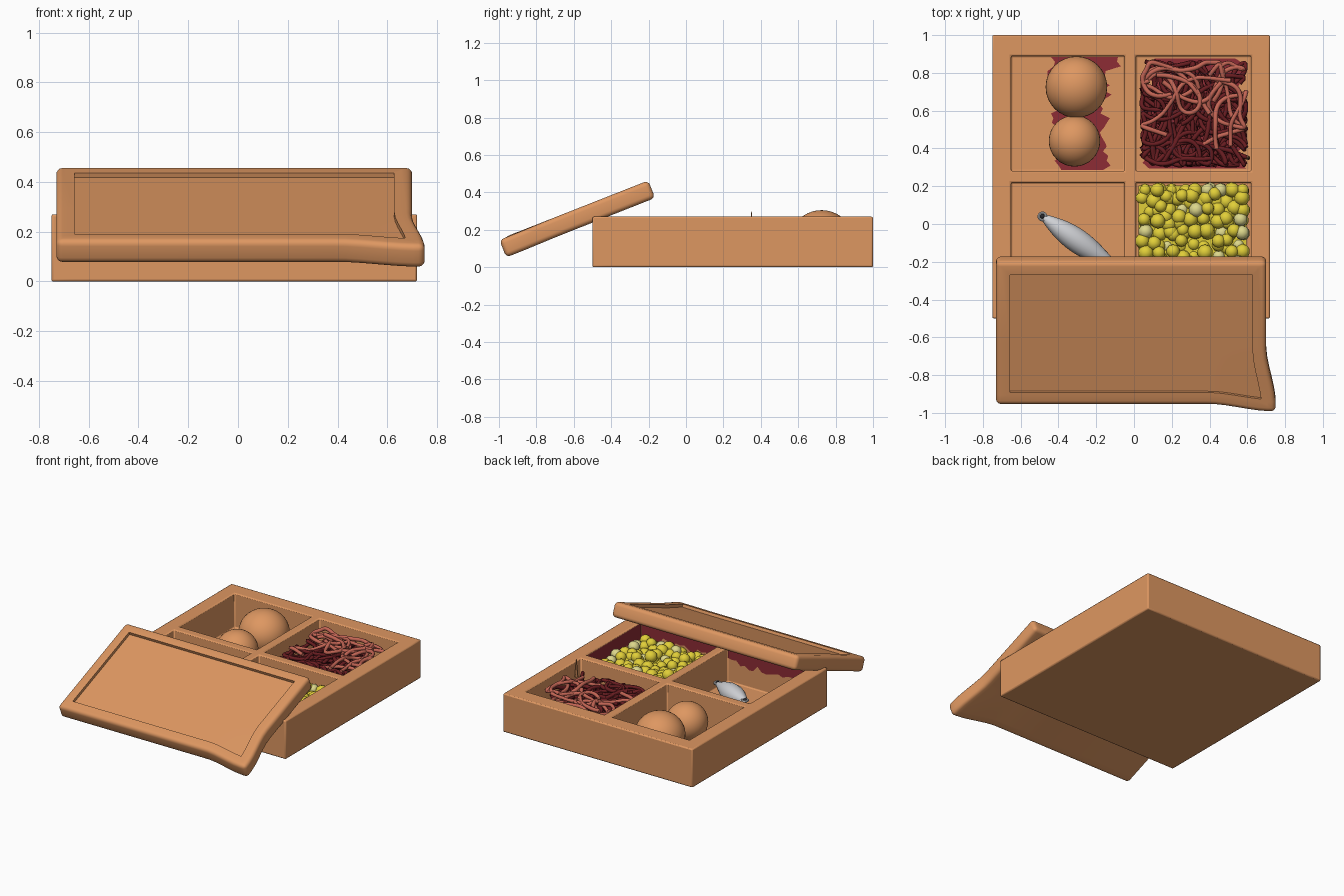
import bpy, bmesh, math, random
from mathutils import Vector, Matrix

random.seed(7)
cube = bpy.data.objects.get("Cube")
if cube:
    bpy.data.objects.remove(cube, do_unlink=True)


def material(name, rgb):
    m = bpy.data.materials.new(name)
    m.use_nodes = True
    m.diffuse_color = (*rgb, 1)
    m.node_tree.nodes["Principled BSDF"].inputs["Base Color"].default_value = (*rgb, 1)
    return m


wood = material("warm wood", (0.73, 0.31, 0.12))
stain = material("dark red stain", (0.27, 0.025, 0.035))
dark_worm = material("dark red worm", (0.14, 0.012, 0.015))
pale_worm = material("salmon worm", (0.55, 0.13, 0.09))
yellow = material("yellow", (0.75, 0.62, 0.04))
pale_yellow = material("pale yellow", (0.72, 0.68, 0.26))
silver = material("silver grey", (0.66, 0.67, 0.70))
black = material("near black", (0.02, 0.02, 0.025))


def finish(name, bm, *mats, angle=40, smooth=True):
    me = bpy.data.meshes.new(name)
    bm.to_mesh(me)
    bm.free()
    for m in mats:
        me.materials.append(m)
    ob = bpy.data.objects.new(name, me)
    bpy.context.collection.objects.link(ob)
    if smooth:
        bpy.ops.object.select_all(action="DESELECT")
        ob.select_set(True)
        bpy.context.view_layer.objects.active = ob
        bpy.ops.object.shade_smooth_by_angle(angle=math.radians(angle))
    return ob


# Tray: a grid of cells with four cells pushed down to the floor
TOP, FLOOR = 0.27, 0.03
xs = (-0.75, -0.65, -0.05, 0.01, 0.62, 0.72)
ys = (-0.5, -0.39, 0.22, 0.28, 0.89, 1.0)
bm = bmesh.new()
grid = [[bm.verts.new((x, y, TOP)) for x in xs] for y in ys]
cells = []
for j in range(5):
    for i in range(5):
        f = bm.faces.new((grid[j][i], grid[j][i + 1], grid[j + 1][i + 1], grid[j + 1][i]))
        if i % 2 and j % 2:
            cells.append(f)
rim = [e for e in bm.edges if e.is_boundary]
skirt = bmesh.ops.extrude_edge_only(bm, edges=rim)["geom"]
for v in skirt:
    if isinstance(v, bmesh.types.BMVert):
        v.co.z = 0
bmesh.ops.holes_fill(bm, edges=[e for e in bm.edges if e.is_boundary], sides=0)
for f in cells:
    for g in bmesh.ops.extrude_face_region(bm, geom=[f])["geom"]:
        if isinstance(g, bmesh.types.BMVert):
            g.co.z = FLOOR
    bm.faces.remove(f)
bmesh.ops.recalc_face_normals(bm, faces=bm.faces)
tray = finish("tray", bm, wood)
bev = tray.modifiers.new("soft edges", "BEVEL")
bev.width, bev.segments = 0.008, 2

# Lid: rounded slab, sunken panel, one stretched corner
bm = bmesh.new()
bmesh.ops.create_cube(bm, size=1, matrix=Matrix.Diagonal((1.43, 0.815, 0.1, 1)))
bmesh.ops.bevel(bm, geom=bm.edges[:], offset=0.025, segments=4, profile=0.5, affect="EDGES")
panel = max(bm.faces, key=lambda f: f.calc_center_median().z * 10 + f.calc_area())
bmesh.ops.inset_region(bm, faces=[panel], thickness=0.067)
for g in bmesh.ops.extrude_face_region(bm, geom=[panel])["geom"]:
    if isinstance(g, bmesh.types.BMVert):
        g.co.z -= 0.02
bm.faces.remove(panel)
for k in range(7):
    for axis, at in ((0, 0.4 + k * 0.045), (1, -0.05 - k * 0.05)):
        co, no = Vector(), Vector()
        co[axis], no[axis] = at, 1
        bmesh.ops.bisect_plane(bm, geom=bm.verts[:] + bm.edges[:] + bm.faces[:],
                               plane_co=co, plane_no=no)


def ease(t):
    t = min(max(t, 0), 1)
    return t * t * (3 - 2 * t)


for v in bm.verts:
    w = ease((v.co.x - 0.42) / 0.26) * ease((-v.co.y - 0.1) / 0.27)
    v.co += Vector((0.05, -0.042, -0.004)) * w
bmesh.ops.recalc_face_normals(bm, faces=bm.faces)
lid = finish("lid", bm, wood)
lid.location = (-0.015, -0.5625, 0.2675)
lid.rotation_euler.x = math.radians(21.5)

# Two round buns
for name, loc, r, rz in (("large_bun", (-0.305, 0.725, 0.155), 0.163, 0.15),
                         ("small_bun", (-0.315, 0.44, 0.137), 0.136, 0.13)):
    bm = bmesh.new()
    bmesh.ops.create_uvsphere(bm, u_segments=32, v_segments=20, radius=1)
    bmesh.ops.transform(bm, matrix=Matrix.Translation(loc) @ Matrix.Diagonal((r, r, rz, 1)),
                        verts=bm.verts)
    finish(name, bm, wood)


# Sauce stains: ragged strips lying just off a surface
def ragged(name, origin, along, across, steps, lo, hi, rough):
    bm = bmesh.new()
    o, a, c = Vector(origin), Vector(along), Vector(across)
    rows = []
    for i in range(steps + 1):
        t = i / steps
        rows.append([bm.verts.new(o + a * t + c * (s(t) + random.uniform(-rough, rough) * k))
                     for s, k in ((lo, 1 if rough > 0.03 else 0), (hi, 1))])
    for p, q in zip(rows, rows[1:]):
        bm.faces.new((p[0], p[1], q[1], q[0]))
    bmesh.ops.recalc_face_normals(bm, faces=bm.faces)
    return finish(name, bm, stain, smooth=False)


ragged("bun_stain", (-0.3, 0.885, FLOOR + 0.004), (0, -0.6, 0), (1, 0, 0), 24,
       lambda t: -0.13 + 0.03 * t, lambda t: 0.24 if t < 0.1 else 0.15, 0.035)
ragged("worm_stain", (0.315, 0.875, FLOOR + 0.004), (0, -0.58, 0), (1, 0, 0), 20,
       lambda t: -0.24, lambda t: 0.25, 0.035)
for name, x0, x1 in (("front_wall_stain_a", -0.645, -0.055), ("front_wall_stain_b", 0.015, 0.615)):
    ragged(name, (x0, -0.385, 0.262), (x1 - x0, 0, 0), (0, 0, -1), 18,
           lambda t: 0, lambda t: 0.09, 0.028)
ragged("side_wall_stain", (0.616, -0.38, 0.262), (0, 0.58, 0), (0, 0, -1), 18,
       lambda t: 0, lambda t: 0.12, 0.028)

# Yellow grains heaped over a solid base
bm = bmesh.new()
bmesh.ops.create_cube(bm, size=1, matrix=Matrix.Translation((0.31, -0.085, 0.09))
                      @ Matrix.Diagonal((0.57, 0.58, 0.12, 1)))
for layer, height in enumerate((0.14, 0.17)):
    for j in range(10):
        for i in range(9):
            x = 0.05 + i * 0.064 + (j % 2) * 0.02 + random.uniform(-0.014, 0.014)
            y = -0.35 + j * 0.0595 + layer * 0.02 + random.uniform(-0.014, 0.014)
            if layer and random.random() < 0.3:
                continue
            r = random.uniform(0.033, 0.042)
            spot = Vector((min(x, 0.575), min(y, 0.18), height + random.uniform(-0.015, 0.015)))
            made = bmesh.ops.create_icosphere(bm, subdivisions=2, radius=r,
                                              matrix=Matrix.Translation(spot))
            if random.random() < 0.1:
                for f in {f for v in made["verts"] for f in v.link_faces}:
                    f.material_index = 1
finish("yellow_grains", bm, yellow, pale_yellow)


# Worms: wandering tubes kept inside their compartment
def worms(name, mat, count, low, high, length):
    cu = bpy.data.curves.new(name, "CURVE")
    cu.dimensions = "3D"
    cu.bevel_depth, cu.bevel_resolution, cu.resolution_u = 0.0125, 1, 3
    cu.use_fill_caps = True
    for _ in range(count):
        x, y = random.uniform(0.06, 0.57), random.uniform(0.33, 0.84)
        z, head = random.uniform(low, high), random.uniform(0, math.tau)
        turn = random.uniform(-0.6, 0.6)
        sp = cu.splines.new("NURBS")
        sp.points.add(length - 1)
        sp.use_endpoint_u, sp.order_u = True, 4
        for p in sp.points:
            p.co = (x, y, z, 1)
            p.radius = random.uniform(0.9, 1.1)
            turn = 0.7 * turn + random.uniform(-0.45, 0.45)
            head += turn
            x += 0.045 * math.cos(head)
            y += 0.045 * math.sin(head)
            if not (0.04 < x < 0.595 and 0.31 < y < 0.86):
                x, y = min(max(x, 0.04), 0.595), min(max(y, 0.31), 0.86)
                head = math.atan2(0.585 - y, 0.315 - x) + random.uniform(-0.8, 0.8)
            z = min(max(z + random.uniform(-0.02, 0.02), low), high)
    cu.materials.append(mat)
    bpy.context.collection.objects.link(bpy.data.objects.new(name, cu))


worms("dark_worms", dark_worm, 60, 0.05, 0.2, 18)
worms("salmon_worms", pale_worm, 9, 0.2, 0.235, 18)

# Thin splinter standing by the compartment wall
bm = bmesh.new()
bmesh.ops.create_cone(bm, segments=6, radius1=0.012, radius2=0.001, depth=0.13, cap_ends=True,
                      matrix=Matrix.Translation((0.605, 0.35, 0.235)))
finish("splinter", bm, wood)

# Fish: a lathed spindle laid from snout to tail
snout, tail = Vector((-0.485, 0.04, 0.17)), Vector((-0.07, -0.25, 0.07))
aim = (tail - snout).to_track_quat("Z", "Y").to_matrix().to_4x4()
bm = bmesh.new()
rings = 16
loops = []
for i in range(rings + 1):
    t = i / rings
    r = 0.014 + 0.05 * math.sin(math.pi * t ** 0.85) ** 1.1
    loops.append([bm.verts.new((r * math.cos(a), r * math.sin(a), t * (tail - snout).length))
                  for a in (math.tau * k / 16 for k in range(16))])
for p, q in zip(loops, loops[1:]):
    for k in range(16):
        bm.faces.new((p[k], p[k - 1], q[k - 1], q[k]))
for end in (loops[0], loops[-1]):
    bm.faces.new(end)
bmesh.ops.recalc_face_normals(bm, faces=bm.faces)
bm.transform(Matrix.Translation(snout) @ aim)
finish("fish", bm, silver)

# Round lips at both ends of the fish, each with a dark centre
for label, end in (("snout", snout), ("tail", tail)):
    bpy.ops.mesh.primitive_torus_add(location=end + Vector((0, 0, 0.008)), major_radius=0.019,
                                     minor_radius=0.007, major_segments=20, minor_segments=8)
    ring = bpy.context.object
    ring.name = label + "_ring"
    ring.data.materials.append(silver)
    bpy.ops.object.shade_smooth_by_angle()
    bm = bmesh.new()
    bmesh.ops.create_uvsphere(bm, u_segments=12, v_segments=8, radius=0.013,
                              matrix=Matrix.Translation(end + Vector((0, 0, 0.008))))
    finish(label + "_ring_centre", bm, black)
